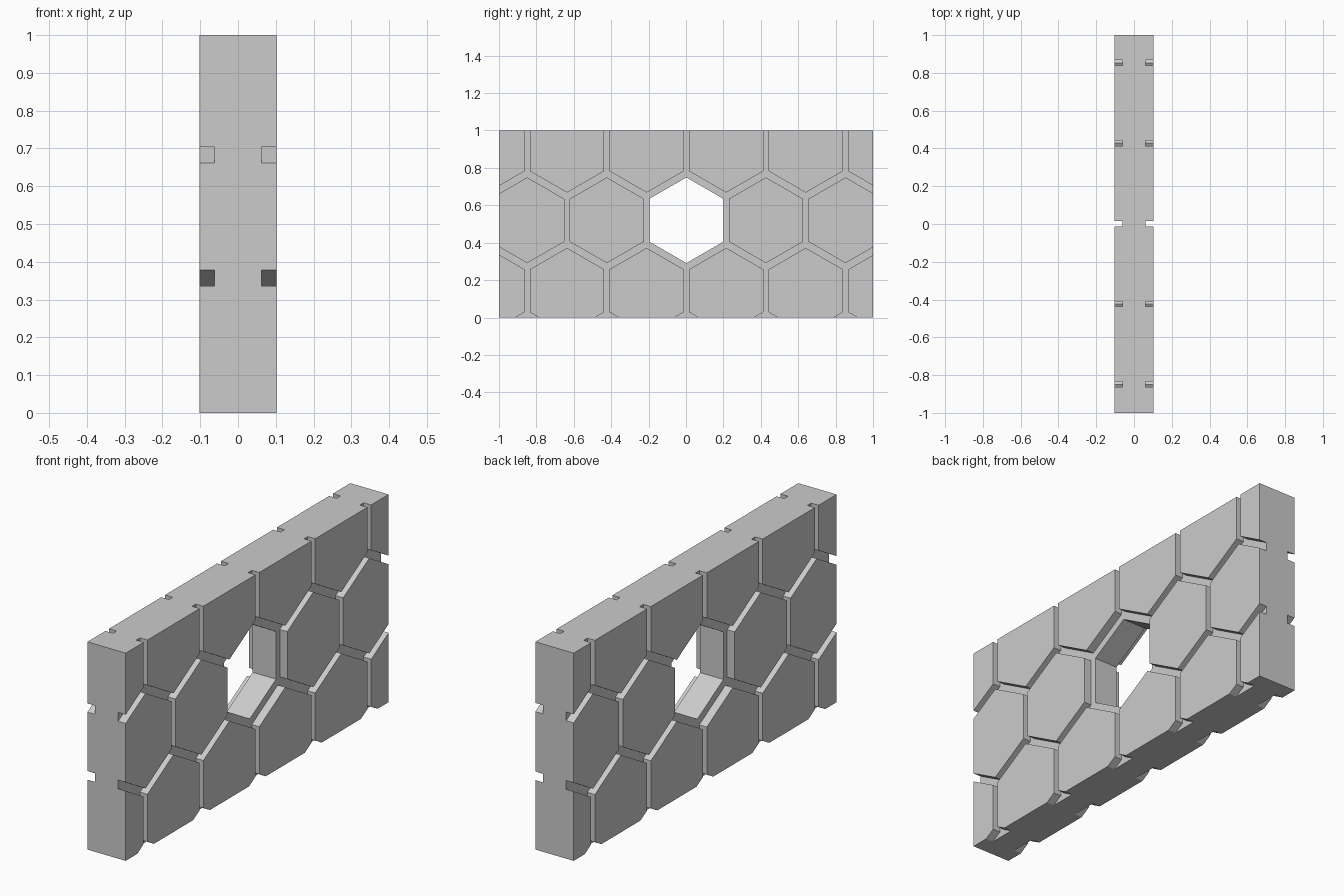
import bpy, bmesh
from math import sin, cos, pi

if "Cube" in bpy.data.objects:
    bpy.data.objects.remove(bpy.data.objects["Cube"])

HALF_T, GROOVE = 0.102, 0.04            # wall half thickness, groove depth
R, PITCH, ROW = 0.229, 0.4255, 0.377    # cell radius, column and row spacing
Y0, Z0 = 0.002, 0.52                    # centre of the open cell


def make_object(name, bm):
    bmesh.ops.recalc_face_normals(bm, faces=bm.faces)
    mesh = bpy.data.meshes.new(name)
    bm.to_mesh(mesh)
    bm.free()
    obj = bpy.data.objects.new(name, mesh)
    bpy.context.collection.objects.link(obj)
    return obj


def prism(bm, outline, x0, x1):
    """Extrude a (y, z) outline along x."""
    face = bm.faces.new([bm.verts.new((x0, y, z)) for y, z in outline])
    out = bmesh.ops.extrude_face_region(bm, geom=[face])
    verts = [v for v in out["geom"] if isinstance(v, bmesh.types.BMVert)]
    bmesh.ops.translate(bm, verts=verts, vec=(x1 - x0, 0, 0))
    # keep the starting cap so the prism stays closed
    if not face.is_valid:
        return
    if any(e.is_boundary for e in bm.edges):
        bmesh.ops.holes_fill(bm, edges=[e for e in bm.edges if e.is_boundary])


def rect(y0, y1, z0, z1):
    return [(y0, z0), (y1, z0), (y1, z1), (y0, z1)]


def hexagon(y, z):
    return [(y + R * sin(i * pi / 3), z + R * cos(i * pi / 3)) for i in range(6)]


def cut(target, cutter):
    cutter.hide_render = True
    mod = target.modifiers.new("cut", "BOOLEAN")
    mod.operation = "DIFFERENCE"
    mod.solver = "EXACT"
    mod.object = cutter
    bpy.context.view_layer.objects.active = target
    bpy.ops.object.modifier_apply(modifier=mod.name)
    bpy.data.objects.remove(cutter)


# Wall slab
bm = bmesh.new()
prism(bm, rect(-1, 1, 0, 1), -HALF_T, HALF_T)
wall = make_object("honeycomb_wall", bm)

# Raised cells: three staggered rows, the centre one left out
bm = bmesh.new()
for row in (-1, 0, 1):
    columns = range(-2, 3) if row == 0 else [i + 0.5 for i in range(-3, 3)]
    for col in columns:
        if (row, col) != (0, 0):
            prism(bm, hexagon(Y0 + col * PITCH, Z0 + row * ROW), -0.3, 0.3)
cells = make_object("cell_cutter", bm)

# Groove network for both faces: oversized sheets minus the cells
bm = bmesh.new()
for x0, x1 in ((HALF_T - GROOVE, 0.2), (-0.2, GROOVE - HALF_T)):
    prism(bm, rect(-1.5, 1.5, -0.3, 1.4), x0, x1)
grooves = make_object("groove_cutter", bm)
cut(grooves, cells)
cut(wall, grooves)

# Open hexagonal window through the centre
bm = bmesh.new()
prism(bm, hexagon(Y0, Z0), -0.4, 0.4)
cut(wall, make_object("window_cutter", bm))
